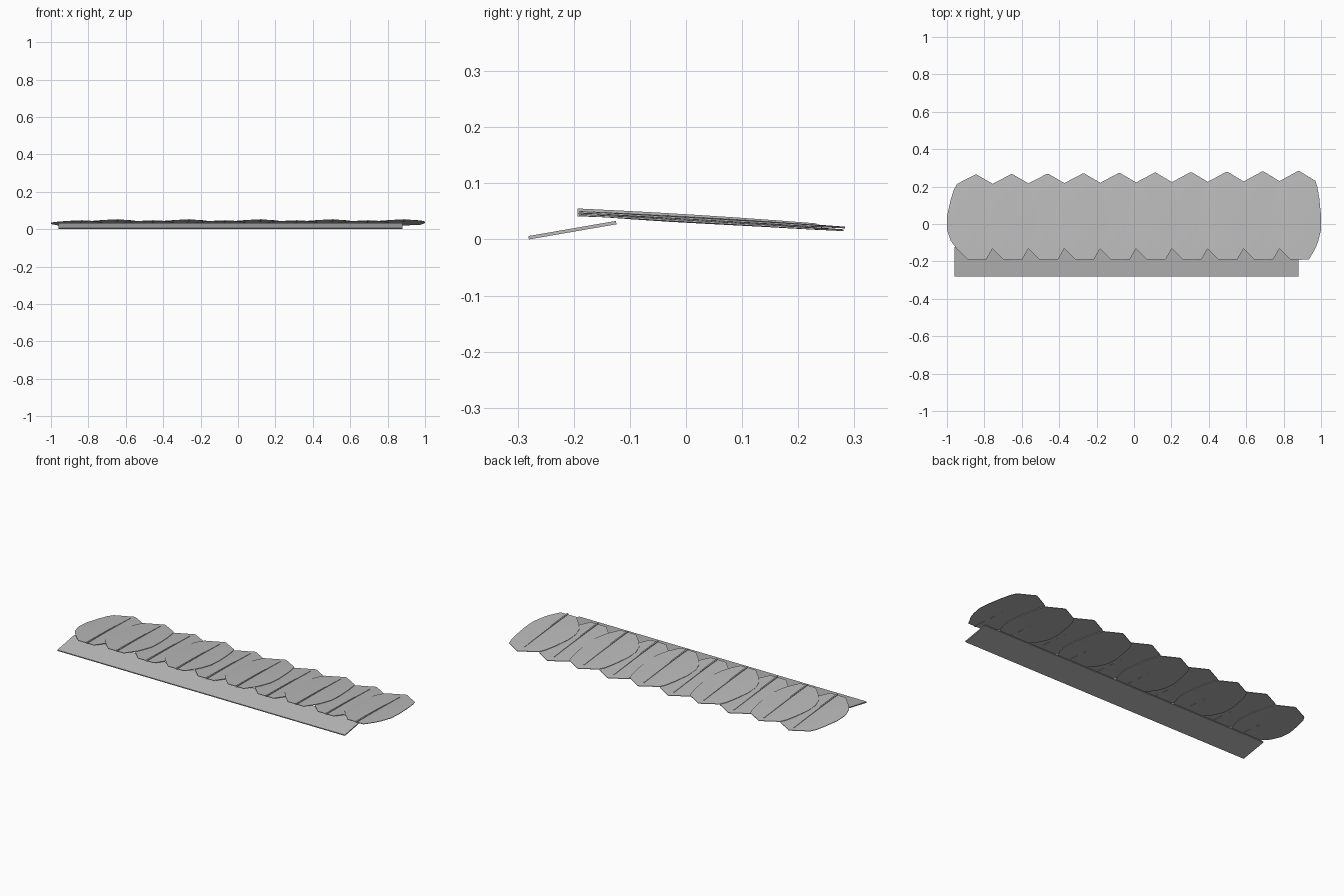
import bpy, bmesh

cube = bpy.data.objects.get("Cube")
if cube:
    bpy.data.objects.remove(cube)

GREY = (0.5, 0.5, 0.5, 1)
mat = bpy.data.materials.new("plain grey")
mat.use_nodes = True
mat.diffuse_color = GREY
mat.node_tree.nodes["Principled BSDF"].inputs["Base Color"].default_value = GREY


def make(name, bm):
    bmesh.ops.recalc_face_normals(bm, faces=bm.faces)
    mesh = bpy.data.meshes.new(name)
    bm.to_mesh(mesh)
    bm.free()
    mesh.materials.append(mat)
    ob = bpy.data.objects.new(name, mesh)
    bpy.context.collection.objects.link(ob)
    return ob


def loft(rings):
    """Join equal-length closed rings and cap both ends."""
    bm = bmesh.new()
    vs = [[bm.verts.new(p) for p in ring] for ring in rings]
    for a, b in zip(vs, vs[1:]):
        for k in range(len(a)):
            n = (k + 1) % len(a)
            bm.faces.new((a[k], a[n], b[n], b[k]))
    bm.faces.new(vs[0])
    bm.faces.new(vs[-1])
    return bm


def surface(x, y):
    return 0.039 - 0.055 * y - 0.04 * y * y - 0.15 * x * x


# Leaf outline rows: y, left edge, right edge (relative to the midrib)
ROWS = [(-0.19, -0.045, 0.055), (-0.13, -0.105, 0.09), (-0.09, -0.135, 0.105),
        (-0.03, -0.155, 0.12), (0.04, -0.155, 0.12), (0.13, -0.135, 0.11),
        (0.185, -0.118, 0.1), (0.215, -0.1, 0.09), (0.264, -0.004, 0.004)]
COLS = 6
THICK = 0.003


def leaf(i, cx):
    lift = 0.0025 if i % 2 else -0.0025
    stretch = 1 + i * 0.008
    rings = []
    for y, left, right in ROWS:
        yy = y * stretch if y > 0 else y
        xs = [left + (right - left) * k / COLS for k in range(COLS + 1)]
        top = [(cx + x, yy, surface(x, yy) + lift) for x in xs]
        rings.append(top + [(x, y2, z - THICK) for x, y2, z in reversed(top)])
    blade = make(f"leaf_{i + 1}", loft(rings))
    blade.select_set(True)

    # Slim midrib, leaning slightly sideways and following the leaf
    ribs = []
    for k in range(7):
        y = -0.193 + k * 0.071
        x, z, r = cx + 0.003 - 0.045 * y, surface(0, y) + lift, 0.0045 - 0.0004 * k
        ribs.append([(x - r, y, z - r), (x + r, y, z - r),
                     (x + r, y, z + r), (x - r, y, z + r)])
    make(f"midrib_{i + 1}", loft(ribs))


for i in range(10):
    leaf(i, -0.845 + i * 0.1917)

# Sloping board along the front
make("front_board", loft([
    [(x, -0.281, 0.006), (x, -0.28, 0), (x, -0.124, 0.027), (x, -0.125, 0.033)]
    for x in (-0.96, 0.88)]))
